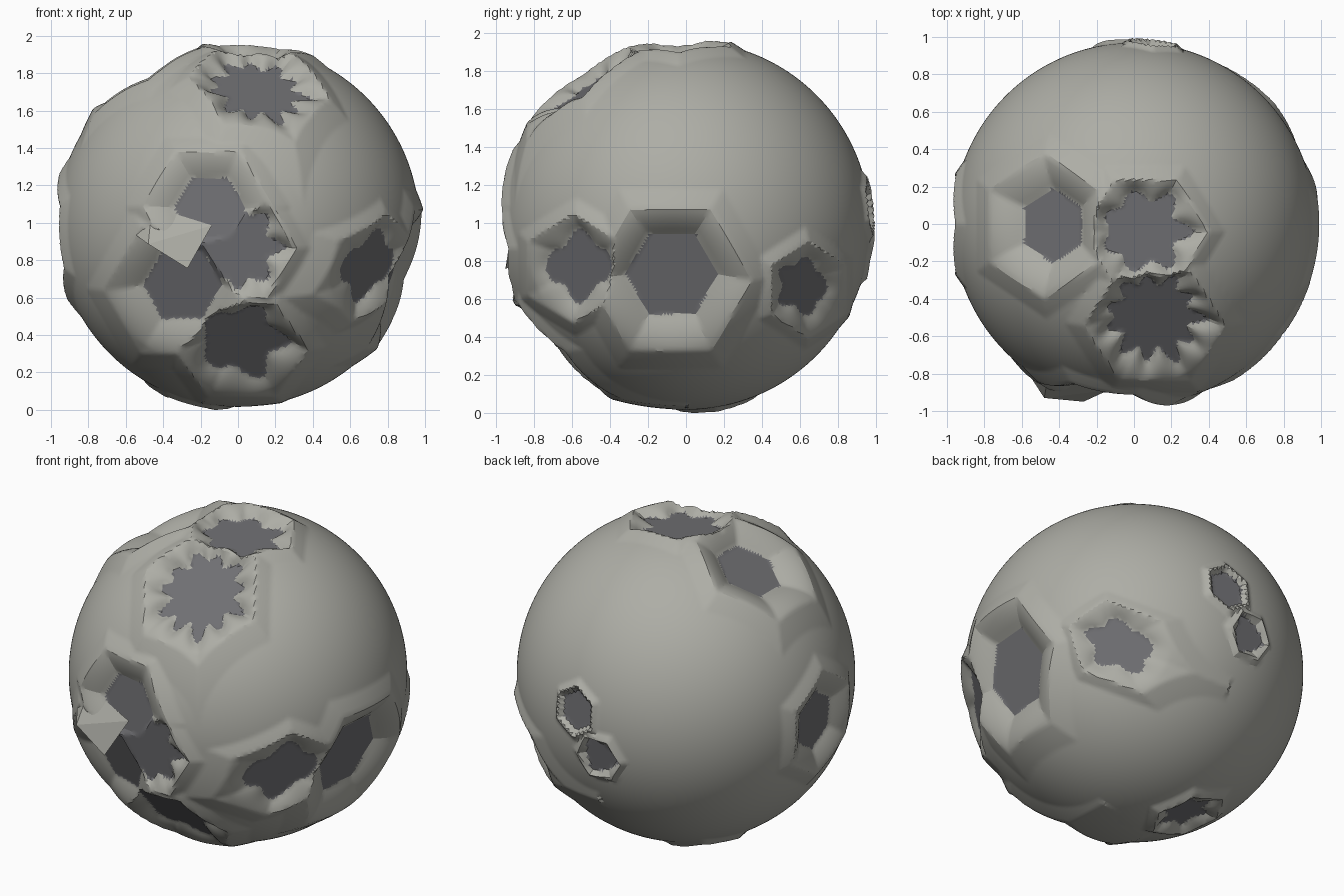
import bpy, bmesh
from math import sin, cos, pi, atan2, hypot, sqrt
from mathutils import Vector

cube = bpy.data.objects.get("Cube")
if cube:
    bpy.data.objects.remove(cube, do_unlink=True)

RADIUS, LIP = 0.97, 0.025


def material(name, colour):
    m = bpy.data.materials.new(name)
    m.use_nodes = True
    m.diffuse_color = (*colour, 1)
    bsdf = m.node_tree.nodes["Principled BSDF"]
    bsdf.inputs["Base Color"].default_value = (*colour, 1)
    bsdf.inputs["Roughness"].default_value = 0.9
    return m


dust = material("pale_dust", (0.42, 0.42, 0.38))
dark = material("dark_crater_floor", (0.16, 0.16, 0.17))

# Each side of the ball: horizontal, vertical and outward directions
X, Y, Z = Vector((1, 0, 0)), Vector((0, 1, 0)), Vector((0, 0, 1))
SIDES = {"front": (X, Z, -Y), "back": (-X, Z, Y), "right": (Y, Z, X),
         "left": (-Y, Z, -X), "top": (X, Y, Z), "bottom": (X, Y, -Z)}


class Crater:
    """A six-sided pit with a raised lip and a flat floor, ragged if it has points."""

    def __init__(self, side, u, v, width, height, floor, points):
        self.across, self.up, self.out = SIDES[side]
        self.u, self.v, self.width, self.height = u, v, width, height
        self.floor, self.points = floor, points
        self.turn = pi / 6 if height > width else 0
        size = max(width, height)
        self.plane = sqrt(RADIUS ** 2 - size ** 2) - 0.06 * size
        depth = sqrt(RADIUS ** 2 - u * u - v * v)
        self.normal = (self.across * u + self.up * v + self.out * depth).normalized()

    def measure(self, d):
        """Distance from the centre and floor edge, both as a share of the rim."""
        if d.dot(self.out) < 0:
            return 9, 0
        x = (d.dot(self.across) * RADIUS - self.u) / self.width
        y = (d.dot(self.up) * RADIUS - self.v) / self.height
        angle = atan2(y, x)
        hexagon = cos(pi / 6) / cos((angle - self.turn) % (pi / 3) - pi / 6)
        ragged = 1 + 0.14 * sin(self.points * angle + pi / 2)if self.points else 1
        return hypot(x, y) / hexagon, self.floor * ragged

    def on_floor(self, d):
        t, edge = self.measure(d)
        return t < edge

    def carve(self, d):
        """Surface radius inside the rim."""
        t, edge = self.measure(d)
        flat = min(RADIUS, self.plane / self.normal.dot(d))
        wall = min(1, (1 - t) / (1 - edge))
        return (RADIUS + LIP) * (1 - wall) + flat * wall


# Side, centre, rim half-width and half-height, floor share, floor points
CRATERS = [Crater(*c) for c in (
    ("top", .11, -.53, .37, .33, .72, 11),
    ("top", -.47, -.01, .33, .38, .58, 0),
    ("top", .06, -.04, .33, .31, .74, 7),
    ("front", -.16, .1, .34, .33, .6, 0),
    ("front", -.32, -.34, .38, .38, .6, 0),
    ("front", 0, -.12, .3, .3, .78, 8),
    ("front", .02, -.65, .35, .28, .7, 5),
    ("right", -.58, -.22, .27, .28, .66, 4),
    ("right", -.08, -.28, .42, .42, .64, 0),
    ("right", .63, -.33, .22, .25, .62, 5),
    ("left", 0, -.06, .3, .33, .6, 0),
    ("back", -.1, .1, .14, .15, .85, 0),
    ("back", .06, -.15, .14, .14, .8, 3),
    ("bottom", -.26, .16, .21, .21, .66, 6),
)]


def surface(d):
    """Deepest crater wins; outside them the lips fade into the ball."""
    shares = [(c, c.measure(d)[0]) for c in CRATERS]
    inside = [c.carve(d) for c, t in shares if t < 1]
    if inside:
        return min(inside)
    nearest = min(t for c, t in shares)
    return RADIUS + LIP * max(0, 1 - (nearest - 1) / 0.3)


# Ball with carved craters
bpy.ops.mesh.primitive_ico_sphere_add(subdivisions=7, radius=1)
ball = bpy.context.object
ball.name = "cratered_ball"
mesh = ball.data
mesh.materials.append(dust)
mesh.materials.append(dark)
for face in mesh.polygons:
    d = face.center.normalized()
    face.material_index = int(any(c.on_floor(d) for c in CRATERS))
for vert in mesh.vertices:
    d = vert.co.normalized()
    vert.co = d * surface(d)
bpy.ops.object.shade_smooth_by_angle(angle=0.4)

# Sharp ledge hanging over the big front crater
bm = bmesh.new()
for corner in ((-.59, -.76, -.02), (-.48, -.93, -.1), (-.27, -.95, -.23),
               (-.14, -.89, 0), (-.46, -.82, .1), (-.34, -.72, -.1)):
    bm.verts.new(corner)
bmesh.ops.convex_hull(bm, input=bm.verts[:])
ledge_mesh = bpy.data.meshes.new("crater_ledge")
bm.to_mesh(ledge_mesh)
bm.free()
ledge_mesh.materials.append(dust)
ledge = bpy.data.objects.new("crater_ledge", ledge_mesh)
bpy.context.collection.objects.link(ledge)

# Rest the ball on the ground
lowest = min(vert.co.z for vert in mesh.vertices)
for part in (ball, ledge):
    part.location.z = -lowest
